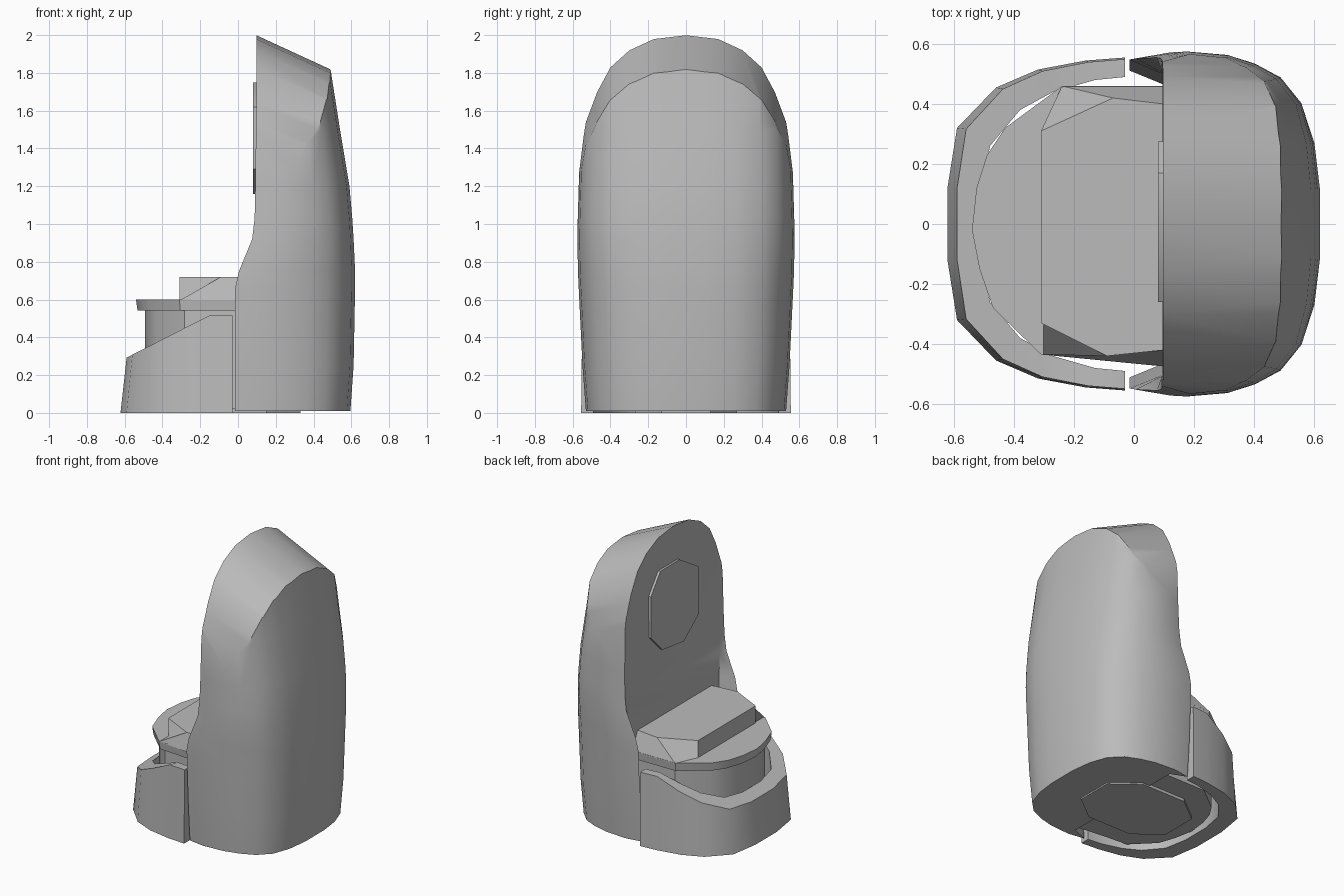
import bpy, bmesh
from mathutils import Vector

cube = bpy.data.objects.get("Cube")
if cube:
    bpy.data.objects.remove(cube, do_unlink=True)

grey = bpy.data.materials.new("plain grey")
grey.use_nodes = True
colour = (0.5, 0.5, 0.5, 1)
grey.diffuse_color = colour
grey.node_tree.nodes["Principled BSDF"].inputs["Base Color"].default_value = colour


def loft(rings):
    """Join equal-length point rings with quads and cap both ends."""
    bm = bmesh.new()
    rows = [[bm.verts.new(p) for p in ring] for ring in rings]
    n = len(rows[0])
    for a, b in zip(rows, rows[1:]):
        for i in range(n):
            j = (i + 1) % n
            bm.faces.new((a[i], a[j], b[j], b[i]))
    bm.faces.new(rows[0][::-1])
    bm.faces.new(rows[-1])
    return bm


def finish(name, bm, angle=0.6):
    bmesh.ops.recalc_face_normals(bm, faces=bm.faces[:])
    mesh = bpy.data.meshes.new(name)
    bm.to_mesh(mesh)
    bm.free()
    mesh.materials.append(grey)
    obj = bpy.data.objects.new(name, mesh)
    bpy.context.collection.objects.link(obj)
    bpy.ops.object.select_all(action='DESELECT')
    obj.select_set(True)
    bpy.context.view_layer.objects.active = obj
    bpy.ops.object.shade_smooth_by_angle(angle=angle)
    return obj


def level(outline, z, scale=1.0):
    return [(x * scale, y * scale, z) for x, y in outline]


def mirrored(half):
    return half + [(x, -y) for x, y in reversed(half)]


# Tall rear housing: plan outline swept upward
plan = [(0, .965), (.19, 1), (.44, .98), (.61, .93), (.77, .85),
        (.9, .7), (.97, .47), (1, .2)]
FACE = .095
# height, front x, back x, half width
stations = [(.01, -.015, .595, .53), (.25, -.015, .612, .548),
            (.66, -.015, .62, .568), (.75, .005, .62, .572),
            (.92, .075, .612, .575), (1.03, .088, .605, .573),
            (1.2, .092, .59, .568), (1.5, FACE, .54, .56), (2.1, FACE, .446, .56)]
rings = []
for z, front, back, w in stations:
    half = [(max(FACE, front + .002), w * .88)]
    half += [(front + t * (back - front), v * w) for t, v in plan]
    rings.append(level(mirrored(half), z))
housing = loft(rings)

# Trim the top to a rearward-sloping arch
arch = [(0, 2), (.17, 1.98), (.3, 1.92), (.4, 1.83), (.47, 1.7),
        (.53, 1.54), (.56, 1.35)]
slope = Vector((1, 0, -.46))
for side in (1, -1):
    for (y0, z0), (y1, z1) in zip(arch, arch[1:]):
        start = Vector((FACE, side * y0, z0))
        normal = slope.cross(Vector((0, side * (y1 - y0), z1 - z0)))
        if normal.z < 0:
            normal.negate()
        cut = bmesh.ops.bisect_plane(
            housing, geom=housing.verts[:] + housing.edges[:] + housing.faces[:],
            plane_co=start, plane_no=normal, clear_outer=True)
        edges = [e for e in cut["geom_cut"] if isinstance(e, bmesh.types.BMEdge)]
        bmesh.ops.holes_fill(housing, edges=edges, sides=0)
finish("rear_housing", housing)

# Raised panel on the housing face
panel = [(.275, 1.32), (.275, 1.61), (.17, 1.75), (-.045, 1.75),
         (-.26, 1.62), (-.26, 1.29), (-.09, 1.16), (.145, 1.19)]
finish("face_panel", loft([[(x, y, z) for y, z in panel] for x in (.08, .1)]))

# Open skirt around the front, with a sloping rim
outer = mirrored([(-.03, .555), (-.16, .545), (-.32, .515), (-.46, .455),
                  (-.59, .32), (-.622, .12)])
inner = mirrored([(-.03, .49), (-.13, .48), (-.27, .44), (-.38, .38),
                  (-.48, .26), (-.51, .1)])


def rim(x):
    return min(.515, .295 + (x + .585) * .51)


sections = []
for (ox, oy), (ix, iy) in zip(outer, inner):
    tx, ty = ox * .945 - .002, oy * .99
    sections.append([(ox, oy, 0), (tx, ty, rim(tx)), (ix, iy, rim(ix)), (ix, iy, 0)])
finish("front_skirt", loft(sections))

# Column and seat disc
seat = [(.1, .46), (-.24, .46), (-.43, .32), (-.49, .23), (-.525, .12),
        (-.54, -.02), (-.515, -.15), (-.47, -.28), (-.31, -.435),
        (-.1, -.45), (.1, -.475)]
column = [(x if x > 0 else x * .91, y * .94) for x, y in seat]
finish("column", loft([level(column, .02), level(column, .56)]))
finish("seat_disc", loft([level(seat, .542, .985), level(seat, .6)]))

# Raised block with chamfered front corners
foot = [(.1, .46), (-.24, .46), (-.31, .31), (-.31, -.33), (-.31, -.435), (.1, -.475)]
crown = [(.1, .4), (-.07, .42), (-.31, .31), (-.31, -.33), (-.09, -.44), (.1, -.42)]
finish("seat_block", loft([level(foot, .595), level(crown, .72)]), .3)

# Bottom plate
plate = mirrored([(.33, .13), (.15, .27), (-.19, .27), (-.37, .13)])
finish("bottom_plate", loft([level(plate, 0), level(plate, .03)]))
